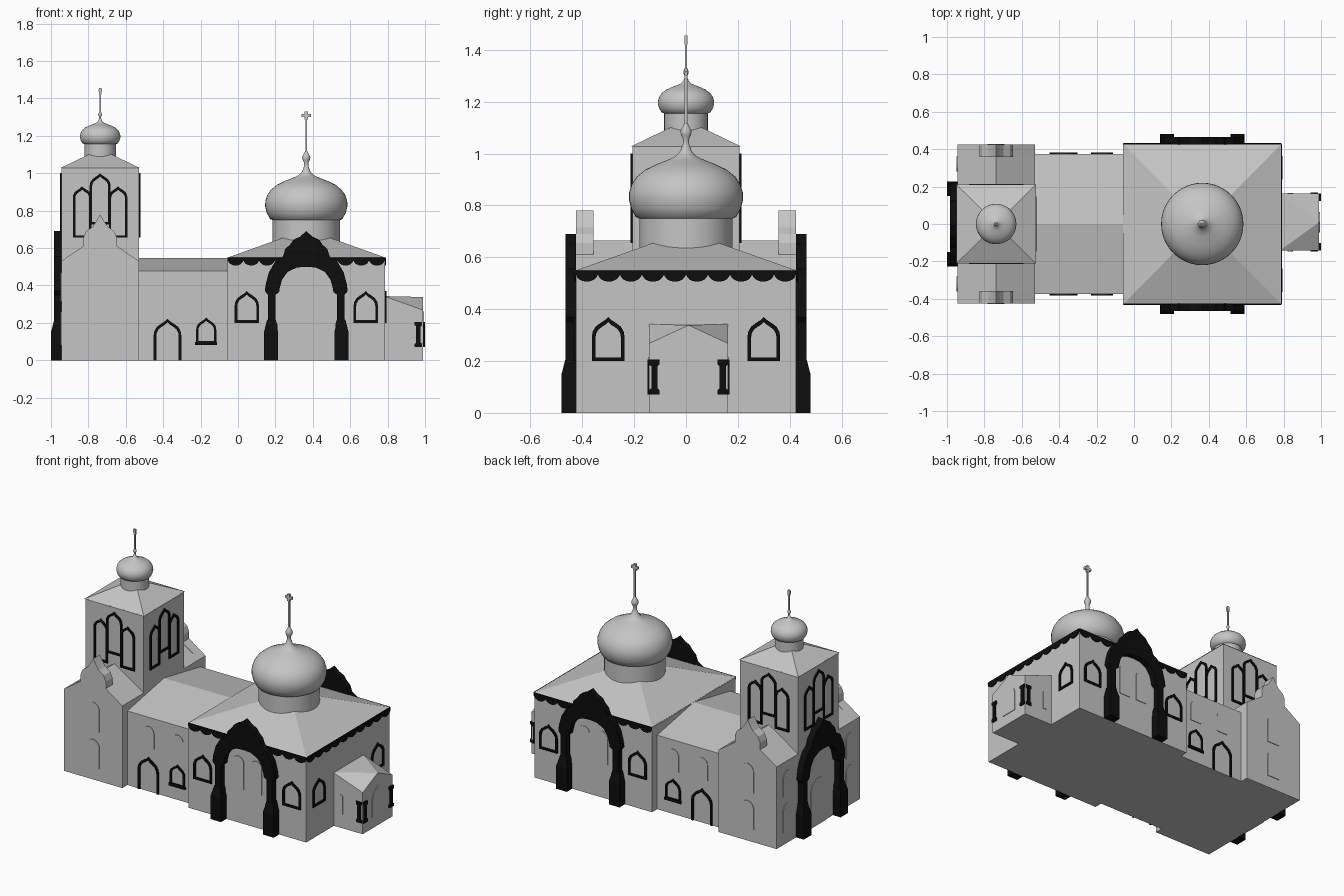
import bpy, bmesh, math

if "Cube" in bpy.data.objects:
    bpy.data.objects.remove(bpy.data.objects["Cube"])


def material(name, v):
    m = bpy.data.materials.new(name)
    m.diffuse_color = (v, v, v, 1)
    m.use_nodes = True
    m.node_tree.nodes["Principled BSDF"].inputs["Base Color"].default_value = m.diffuse_color
    return m


GREY = material("stone grey", 0.56)
BLACK = material("trim black", 0.004)


def make(name, verts, faces, mat, smooth=False):
    bm = bmesh.new()
    vs = [bm.verts.new(v) for v in verts]
    for f in faces:
        bm.faces.new([vs[i] for i in f])
    bmesh.ops.recalc_face_normals(bm, faces=bm.faces)
    me = bpy.data.meshes.new(name)
    bm.to_mesh(me)
    bm.free()
    me.materials.append(mat)
    for p in me.polygons:
        p.use_smooth = smooth
    ob = bpy.data.objects.new(name, me)
    bpy.context.collection.objects.link(ob)
    return ob


# wall planes: turn (along, out, up) into world coordinates
def wall(side, plane):
    if side in "fb":
        s = -1 if side == "f" else 1
        return lambda u, d, z: (u, s * (plane + d), z)
    s = -1 if side == "l" else 1
    return lambda u, d, z: (plane + s * d, u, z)


def prism(name, w, pts, d0, d1, mat):
    n = len(pts)
    verts = [w(u, d, z) for d in (d0, d1) for u, z in pts]
    faces = [list(range(n)), list(range(n, 2 * n))]
    faces += [[i, (i + 1) % n, n + (i + 1) % n, n + i] for i in range(n)]
    return make(name, verts, faces, mat)


def box(name, x0, x1, y0, y1, z0, z1, mat=GREY):
    return prism(name, wall("r", 0), [(y0, z0), (y1, z0), (y1, z1), (y0, z1)], x0, x1, mat)


def mirror(half, cx=0):
    """Half outline from bottom to the centre line -> full closed outline."""
    left = [(cx - u, z) for u, z in reversed(half) if u > 1e-6]
    return [(cx + u, z) for u, z in half] + left


def arch(cx, w, z0, z1, keel=True):
    r, k = w / 2, min(w * 0.6, (z1 - z0) * 0.6)
    curve = [(1, 0), (.95, .25), (.78, .5), (.5, .68), (.2, .84), (0, 1)] if keel else \
            [(math.cos(a * math.pi / 12), math.sin(a * math.pi / 12)) for a in range(7)]
    if not keel:
        k = r
    return mirror([(r, z0)] + [(r * a, z1 - k + k * b) for a, b in curve], cx)


def frame(name, w, cx, wd, z0, z1, t=0.014, d=0.008, sill=True):
    out = arch(cx, wd, z0, z1)
    inn = arch(cx, wd - 2 * t, z0 + (t if sill else 0), z1 - 1.4 * t)
    n = len(out)
    loops = [(out, 0), (out, d), (inn, d), (inn, 0)]
    verts = [w(u, dd, z) for lp, dd in loops for u, z in lp]
    faces = []
    for k in range(4):
        for i in range(n if sill else n - 1):
            j, m = (i + 1) % n, (k + 1) % 4
            faces.append([k * n + i, k * n + j, m * n + j, m * n + i])
    make(name, verts, faces, BLACK)


def pane(name, w, cx, wd, z0, z1, keel=False):
    prism(name, w, arch(cx, wd, z0, z1, keel), -0.002, 0.004, GREY)


def lathe(name, cx, prof, smooth=True, n=48):
    verts = [(cx + r * math.cos(2 * math.pi * i / n), r * math.sin(2 * math.pi * i / n), z)
             for r, z in prof for i in range(n)]
    faces = [[k * n + i, k * n + (i + 1) % n, (k + 1) * n + (i + 1) % n, (k + 1) * n + i]
             for k in range(len(prof) - 1) for i in range(n)]
    return make(name, verts, faces, GREY, smooth)


def hip(name, x0, x1, hy, z0, z1):
    c = [(x0, -hy, z0), (x1, -hy, z0), (x1, hy, z0), (x0, hy, z0), ((x0 + x1) / 2, 0, z1)]
    make(name, c, [[0, 1, 2, 3], [0, 1, 4], [1, 2, 4], [2, 3, 4], [3, 0, 4]], GREY)


def portal(name, w, cx):
    """Ogee arch on heavy pillars."""
    outer = [(.215, 0), (.215, .19), (.205, .22), (.205, .35), (.222, .37), (.216, .41), (.2, .47),
             (.165, .53), (.125, .555), (.112, .595), (.085, .62), (.068, .645), (.035, .66), (0, .69)]
    inner = [(0, .5), (.05, .496), (.1, .472), (.13, .43), (.142, .385), (.145, .365), (.165, .35),
             (.165, .22), (.155, .19), (.155, 0)]
    half = [(cx + u, z) for u, z in outer]
    pts = half + [(cx - u, z) for u, z in outer[-2::-1]]
    pts += [(cx - u, z) for u, z in inner[::-1]] + [(cx + u, z) for u, z in inner[1:]]
    prism(name + "_arch", w, pts, 0, 0.04, BLACK)
    for s in (-1, 1):
        a, b = cx + s * .15, cx + s * .226
        m, e = (a + b) / 2, .022
        rings = [(a, b, .055, 0), (a, b, .055, .15), (m - s * e, m + s * e, .038, .215)]
        verts = [w(u, d, z) for p, q, dd, z in rings for u, d in ((p, 0), (q, 0), (q, dd), (p, dd))]
        faces = [[0, 1, 2, 3], [8, 9, 10, 11]]
        faces += [[k + i, k + (i + 1) % 4, k + 4 + (i + 1) % 4, k + 4 + i] for k in (0, 4) for i in range(4)]
        make(name + "_pillar", verts, faces, BLACK)


def cross(name, cx, z0, z1, r, arm, zbar):
    box(name + "_rod", cx - r, cx + r, -r, r, z0, z1)
    box(name + "_bar", cx - arm, cx + arm, -r * 1.3, r * 1.3, zbar - r * 1.6, zbar + r * 1.6)
    box(name + "_head", cx - r * 1.8, cx + r * 1.8, -r * 1.3, r * 1.3, zbar - .022, z1)


# onion shape: (radius factor, height factor)
ONION = [(.78, 0), (.88, .04), (.96, .16), (1, .29), (.995, .40), (.95, .52), (.86, .63), (.71, .73),
         (.51, .81), (.32, .87), (.18, .925), (.1, 1.0), (.055, 1.1), (.05, 1.17), (.085, 1.23),
         (.1, 1.28), (.075, 1.33), (.03, 1.4), (.001, 1.44)]

# main hall
NX, T = 0.365, -0.737
box("hall_walls", -.055, .785, -.425, .425, 0, .55)
hip("hall_roof", -.058, .79, .43, .548, .70)
lathe("hall_drum", NX, [(.18, .6), (.18, .75)])
lathe("hall_dome", NX, [(r * .22, .745 + h * .265) for r, h in ONION])
cross("hall_cross", NX, 1.1, 1.33, .005, .025, 1.308)

# scalloped cornice on front, back and right walls
for side, plane, c in (("f", .425, NX), ("b", .425, NX), ("r", .785, 0)):
    w, hw, n = wall(side, plane), .425 if side == "r" else .42, 10
    prism("cornice_band", w, [(c - hw, .532), (c + hw, .532), (c + hw, .55), (c - hw, .55)], 0, .006, BLACK)
    r = hw / n
    for i in range(n):
        u = c - hw + r * (2 * i + 1)
        arc = [(u + r * math.cos(a * math.pi / 8), .538 - .032 * math.sin(a * math.pi / 8)) for a in range(9)]
        prism("cornice_scallop", w, arc, 0, .007, BLACK)

# hall and link openings, the same on front and back
for side in "fb":
    w, lw, ww = wall(side, .425), wall(side, .373), wall(side, .425)
    portal("hall_portal", w, NX)
    for s in (-1, 1):
        frame("hall_window", w, NX + s * .318, .13, .2, .37)
        pane("portal_window", w, NX + s * .065, .08, .22, .43)
    frame("link_door", lw, -.377, .148, 0, .222, sill=False)
    frame("link_window", lw, -.17, .108, .09, .228, t=.012)
    for cx in (-.377, -.17):
        pane("link_upper_window", lw, cx, .08, .28, .42)
    prism("link_window_sill", lw, [(-.23, .082), (-.112, .082), (-.112, .098), (-.23, .098)], 0, .01, BLACK)
    for z0, z1 in ((.08, .26), (.315, .5)):
        pane("wing_window", ww, T, .09, z0, z1)
for s in (-1, 1):
    frame("east_window", wall("r", .785), s * .3, .126, .2, .37)

# low link between hall and tower
prism("link_body", wall("r", 0), [(-.373, 0), (.373, 0), (.373, .478), (0, .548), (-.373, .478)], -.54, -.05, GREY)

# tower base with cross wing and stepped gables
prism("wing_body", wall("b", 0), mirror([(.208, 0), (.208, .53), (0, .665)], T), -.40, .40, GREY)
gable = [(.208, 0), (.208, .53), (.09, .61), (.09, .655), (.075, .69), (.04, .715), (.02, .745), (0, .78)]
for side in "fb":
    prism("wing_gable", wall(side, 0), mirror(gable, T), .357, .425, GREY)

# bell tower
box("tower_walls", T - .208, T + .208, -.207, .207, .3, 1.03)
hip("tower_roof", T - .212, T + .212, .211, 1.028, 1.13)
lathe("tower_drum", T, [(.084, 1.04), (.084, 1.165)])
lathe("tower_dome", T, [(r * .108, 1.155 + h * .125) for r, h in ONION])
cross("tower_cross", T, 1.31, 1.455, .004, .01, 1.442)
for side, plane, c in (("f", .207, T), ("b", .207, T), ("r", T + .208, 0), ("l", T - .208, 0)):
    w = wall(side, plane)
    frame("belfry_arch", w, c, .112, .725, 1.0, t=.013)
    for s in (-1, 1):
        frame("belfry_side_arch", w, c + s * .096, .1, .655, .93, t=.013)

# west portal
ww = wall("l", T - .208)
portal("west_portal", ww, 0)
pane("west_door", ww, 0, .16, 0, .3)
for s in (-1, 1):
    for z0, z1 in ((.08, .26), (.315, .47)):
        pane("west_window", ww, s * .32, .08, z0, z1)

# apse with folded roof: flat triangle and two falling corners
Y0, Y1, YC = -.142, .162, .01
pts = [(.78, Y0, 0), (.99, Y0, 0), (.99, Y1, 0), (.78, Y1, 0),
       (.78, Y0, .343), (.99, Y0, .268), (.99, Y1, .268), (.78, Y1, .343), (.99, YC, .338)]
make("apse", pts, [[0, 1, 2, 3], [0, 1, 5, 4], [1, 2, 6, 8, 5], [2, 3, 7, 6], [3, 0, 4, 7],
                   [4, 8, 7], [4, 5, 8], [7, 8, 6]], GREY)
pane("apse_window", wall("r", .99), YC, .11, .07, .26, True)
column = [(.02, .07), (.02, .088), (.012, .095), (.012, .18), (.02, .187), (.02, .205), (0, .205)]
for s in (-1, 1):
    prism("apse_column", wall("r", .99), mirror(column, YC + s * .132), 0, .01, BLACK)
    w = wall("f" if s < 0 else "b", .142 if s < 0 else .162)
    prism("apse_side_column", w, mirror(column, .965), 0, .006, BLACK)
    pane("apse_side_window", w, .835, .03, .09, .215)
